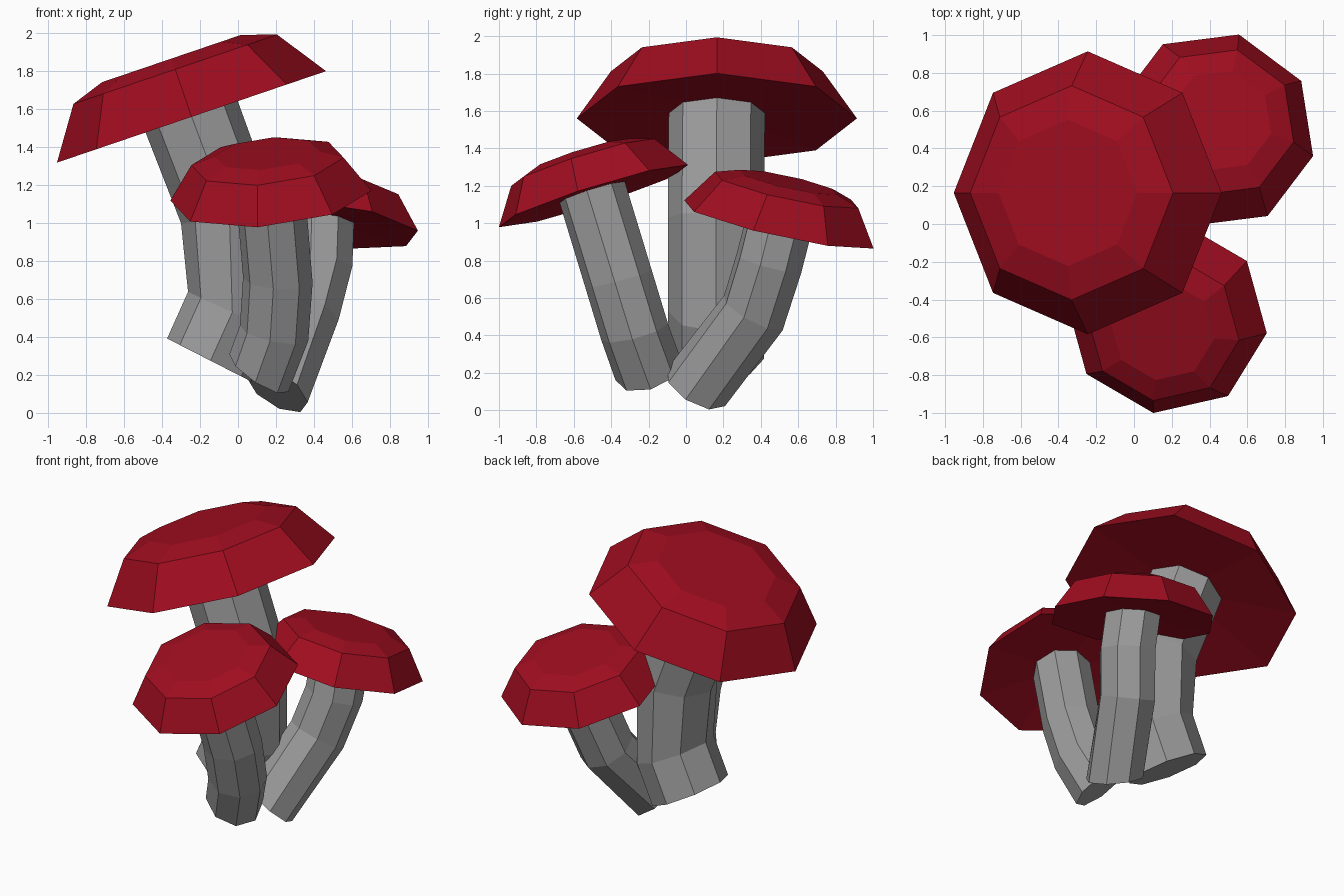
import bpy, bmesh, math
from mathutils import Vector

if "Cube" in bpy.data.objects:
    bpy.data.objects.remove(bpy.data.objects["Cube"])

SIDES = 8


def material(name, colour):
    m = bpy.data.materials.new(name)
    m.diffuse_color = (*colour, 1)
    m.use_nodes = True
    m.node_tree.nodes["Principled BSDF"].inputs["Base Color"].default_value = m.diffuse_color
    return m


red = material("cap_red", (0.346, 0.004, 0.014))
grey = material("stem_grey", (0.33, 0.33, 0.33))


def ring(bm, centre, normal, start, radius):
    """Octagon facing normal, with its first corner towards start."""
    n = Vector(normal).normalized()
    u = Vector(start)
    u = (u - n * u.dot(n)).normalized()
    v = n.cross(u)
    c = Vector(centre)
    angles = [2 * math.pi * i / SIDES for i in range(SIDES)]
    return [bm.verts.new(c + radius * (u * math.cos(a) + v * math.sin(a))) for a in angles]


def bridge(bm, a, b):
    for i in range(SIDES):
        j = (i + 1) % SIDES
        bm.faces.new((a[i], a[j], b[j], b[i]))


def finish(bm, name, mat):
    bmesh.ops.recalc_face_normals(bm, faces=bm.faces[:])
    mesh = bpy.data.meshes.new(name)
    bm.to_mesh(mesh)
    bm.free()
    mesh.materials.append(mat)
    obj = bpy.data.objects.new(name, mesh)
    bpy.context.collection.objects.link(obj)


def mushroom(name, centre, normal, start, size, stem_radius, stem):
    c, n = Vector(centre), Vector(normal).normalized()
    # cap: rim, shoulder and flat top, with a slightly hollow underside
    bm = bmesh.new()
    profile = [(1, 0), (0.757, 0.354), (0.517, 0.434)]
    rings = [ring(bm, c + n * h * size, n, start, r * size) for r, h in profile]
    for a, b in zip(rings, rings[1:]):
        bridge(bm, a, b)
    bm.faces.new(rings[-1])
    hollow = bm.verts.new(c + n * 0.06 * size)
    rim = rings[0]
    for i in range(SIDES):
        bm.faces.new((rim[(i + 1) % SIDES], rim[i], hollow))
    finish(bm, name + "_cap", red)

    # stem: bent octagonal tube from the ground up to the cap
    bm = bmesh.new()
    sections = stem + [(c + n * 0.045 * size, n)]
    rings = [ring(bm, p, d, start, stem_radius) for p, d in sections]
    for a, b in zip(rings, rings[1:]):
        bridge(bm, a, b)
    bm.faces.new(rings[0][::-1])
    bm.faces.new(rings[-1])
    finish(bm, name + "_stem", grey)


mushroom("tall", (-0.245, 0.165, 1.56), (-0.322, 0, 0.947), (1, 0, 0), 0.749, 0.257,
         [((-0.145, 0.16, 0.275), (0.455, 0, 0.89)),
          ((-0.03, 0.16, 0.53), (0.42, 0, 0.91)),
          ((-0.045, 0.16, 1.03), (-0.12, 0, 0.99))])

mushroom("front", (0.173, -0.495, 1.145), (-0.0985, -0.316, 1), (-0.07, -0.5, -0.165), 0.537, 0.185,
         [((0.11, -0.2, 0.21), (0.53, -0.28, 0.8)),
          ((0.19, -0.275, 0.42), (0.2, -0.25, 0.95)),
          ((0.21, -0.36, 0.7), (0.05, -0.26, 0.96))])

mushroom("back", (0.43, 0.497, 0.993), (0.1225, 0.224, 1), (0.125, 0.503, -0.128), 0.537, 0.185,
         [((0.205, 0.055, 0.124), (0.475, 0.46, 0.75)),
          ((0.355, 0.36, 0.52), (0.25, 0.46, 0.85)),
          ((0.425, 0.445, 0.79), (0.16, 0.25, 0.95))])
